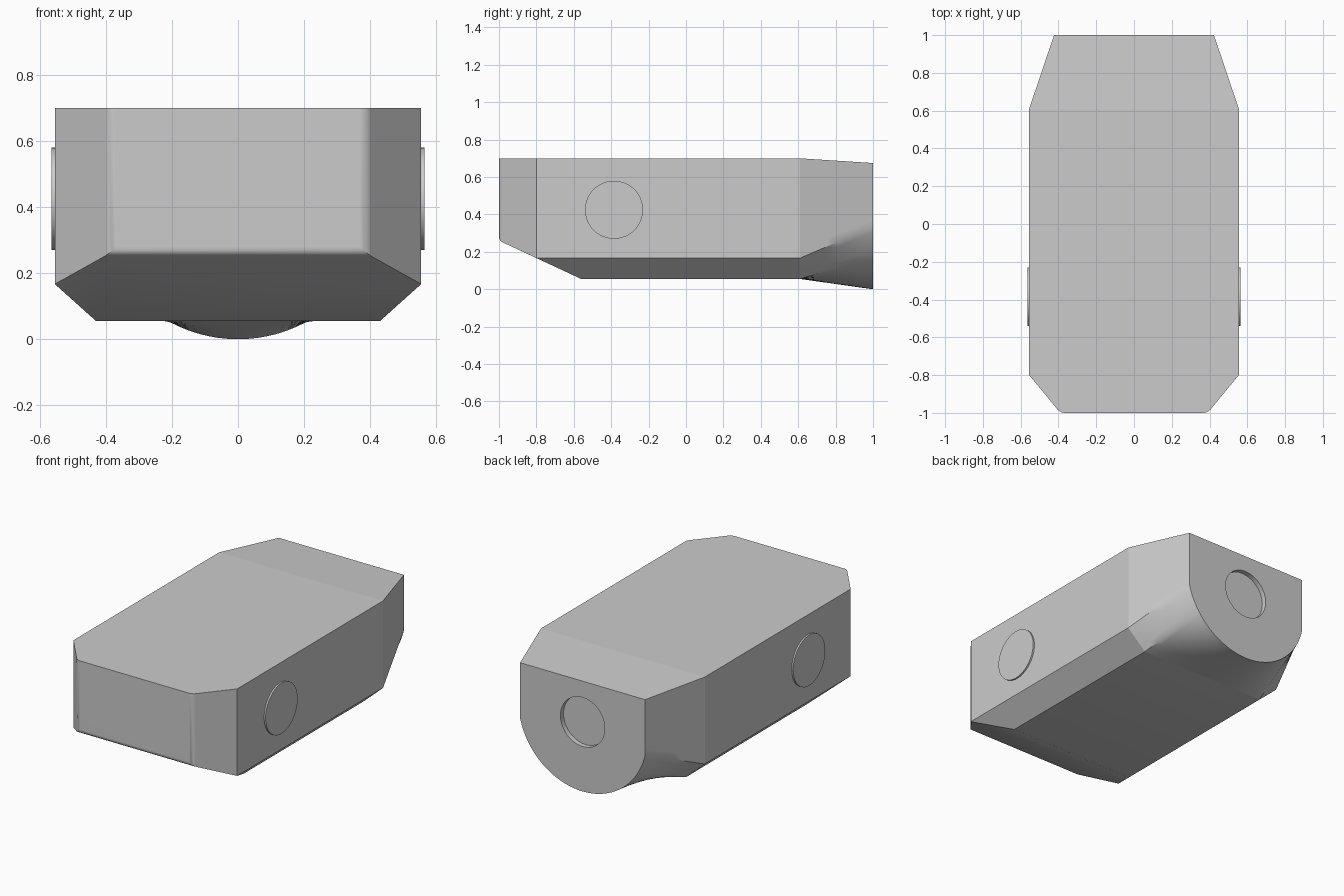
import bpy, bmesh, math
from mathutils import Vector

if "Cube" in bpy.data.objects:
    bpy.data.objects.remove(bpy.data.objects["Cube"])


def finish(name, bm, angle=30):
    bmesh.ops.recalc_face_normals(bm, faces=bm.faces[:])
    me = bpy.data.meshes.new(name)
    bm.to_mesh(me)
    bm.free()
    ob = bpy.data.objects.new(name, me)
    bpy.context.collection.objects.link(ob)
    bpy.ops.object.select_all(action='DESELECT')
    ob.select_set(True)
    bpy.context.view_layer.objects.active = ob
    bpy.ops.object.shade_smooth_by_angle(angle=math.radians(angle))
    return ob


# Main body: faceted block with chamfered nose and belly, open at the rear
bm = bmesh.new()
half = [(.39, -1, .7), (.555, -.8, .7), (.555, .61, .7),
        (.39, -1, .26), (.555, -.8, .167), (.43, -.56, .055),
        (.555, .61, .167), (.43, .61, .055)]
for x, y, z in half:
    bm.verts.new((x, y, z))
    bm.verts.new((-x, y, z))
bmesh.ops.convex_hull(bm, input=bm.verts[:])
bmesh.ops.dissolve_limit(bm, angle_limit=math.radians(3), verts=bm.verts[:], edges=bm.edges[:])
rear = [f for f in bm.faces if f.calc_center_median().y > .6]
bmesh.ops.delete(bm, geom=rear, context='FACES_ONLY')
# Soften the edges of the front face
nose = [e for e in bm.edges if all(v.co.y < -.99 for v in e.verts)
        and not all(v.co.z > .69 for v in e.verts)]
bmesh.ops.bevel(bm, geom=nose, offset=.02, segments=3, profile=.5, affect='EDGES')
body = finish("body", bm)
wn = body.modifiers.new("flat_shading", 'WEIGHTED_NORMAL')
wn.keep_sharp = True


# Rear taper: loft from the chamfered section to a round-bottomed end
def line(a, b, n):
    return [Vector(a).lerp(Vector(b), i / n) for i in range(n)]


R = .435


def arc(a, b, n):
    return [Vector((R * math.cos(a + (b - a) * i / n), R - R * math.sin(a + (b - a) * i / n)))
            for i in range(n)]


start = (line((-.555, .7), (.555, .7), 16) + line((.555, .7), (.555, .167), 10)
         + line((.555, .167), (.43, .055), 5) + line((.43, .055), (-.43, .055), 28)
         + line((-.43, .055), (-.555, .167), 5) + line((-.555, .167), (-.555, .7), 10))
a0, a1 = math.asin(.1 / R), math.asin(.255 / R)
sx = R * math.cos(a0)
end = (line((-sx, .675), (sx, .675), 16) + line((sx, .675), (sx, .335), 10)
       + arc(a0, a1, 5) + arc(a1, math.pi - a1, 28) + arc(math.pi - a1, math.pi - a0, 5)
       + line((-sx, .335), (-sx, .675), 10))
rings = []
for k in range(9):
    t = k / 8
    rings.append([(p.x, .61 + .39 * t, p.y) for p in (a.lerp(b, t) for a, b in zip(start, end))])
# Round recess in the end face
c = Vector((0, .425))
hole = [c + (p - c).normalized() * .15 for p in end]
for y in (1, .97):
    rings.append([(p.x, y, p.y) for p in hole])
bm = bmesh.new()
vr = [[bm.verts.new(p) for p in r] for r in rings]
for r, s in zip(vr, vr[1:]):
    for i in range(len(r)):
        j = (i + 1) % len(r)
        bm.faces.new((r[i], r[j], s[j], s[i]))
bm.faces.new(vr[-1])
finish("rear_taper", bm)

# Thin round discs on both sides
for name, sign in (("right_disc", 1), ("left_disc", -1)):
    bpy.ops.mesh.primitive_cylinder_add(vertices=64, radius=.155, depth=.03,
                                        location=(sign * .55, -.385, .425),
                                        rotation=(0, math.pi / 2, 0))
    bpy.context.object.name = name
    bpy.ops.object.shade_smooth_by_angle(angle=math.radians(30))
